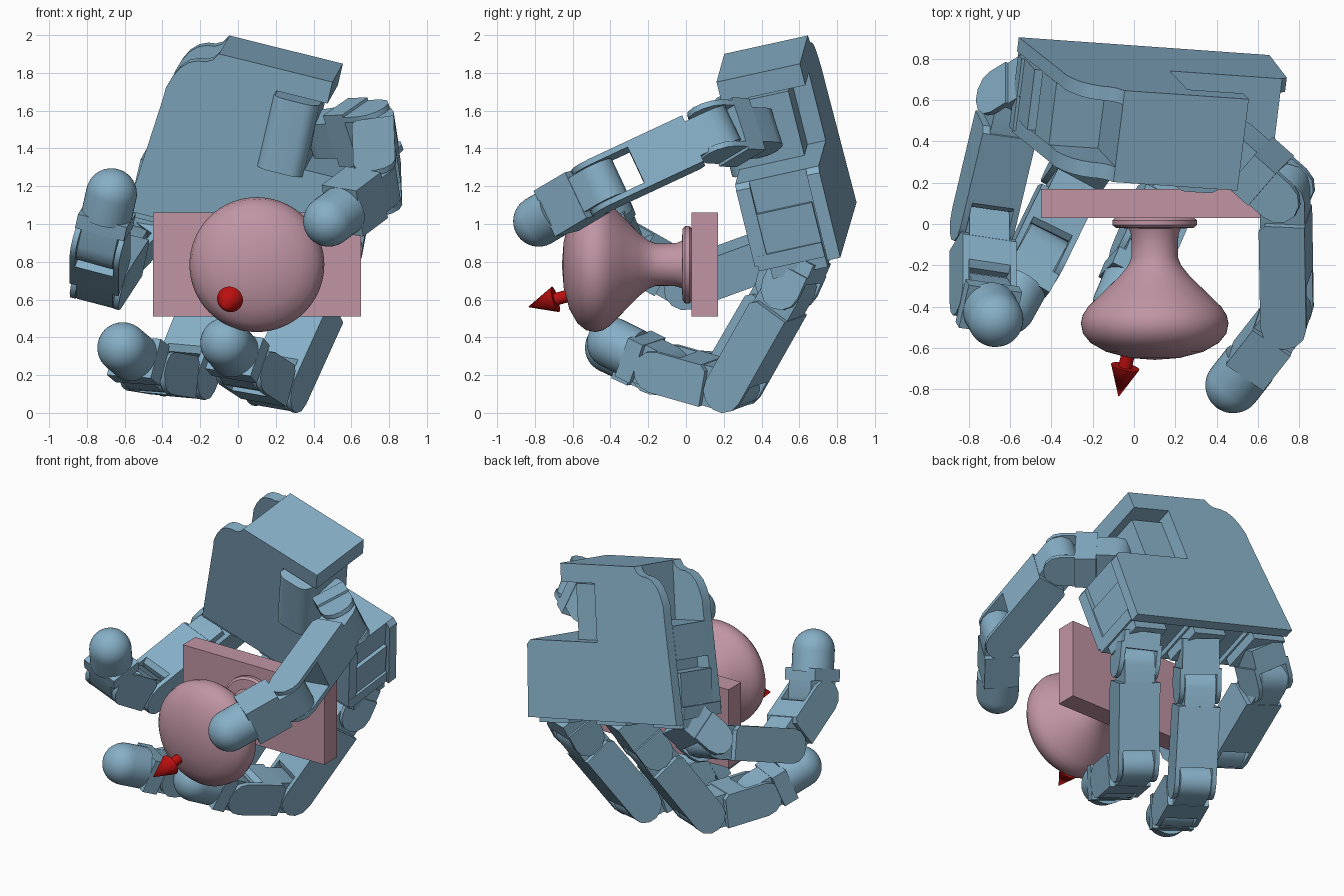
import bpy, bmesh
from math import pi, cos, sin
from mathutils import Vector as V, Matrix

if "Cube" in bpy.data.objects:
    bpy.data.objects.remove(bpy.data.objects["Cube"])


def material(name, rgb):
    m = bpy.data.materials.new(name)
    m.diffuse_color = (*rgb, 1)
    m.use_nodes = True
    m.node_tree.nodes["Principled BSDF"].inputs["Base Color"].default_value = m.diffuse_color
    return m


BLUE = material("blue", (0.24, 0.43, 0.57))
PINK = material("pink", (0.53, 0.30, 0.37))
RED = material("red", (0.50, 0.005, 0.005))


def finish(bm, name, mat):
    bmesh.ops.remove_doubles(bm, verts=bm.verts, dist=1e-5)
    bmesh.ops.recalc_face_normals(bm, faces=bm.faces)
    me = bpy.data.meshes.new(name)
    bm.to_mesh(me)
    bm.free()
    me.materials.append(mat)
    ob = bpy.data.objects.new(name, me)
    bpy.context.collection.objects.link(ob)
    bpy.ops.object.select_all(action='DESELECT')
    bpy.context.view_layer.objects.active = ob
    ob.select_set(True)
    bpy.ops.object.shade_smooth_by_angle(angle=0.6)
    return ob


def frame(o, x, y, z):
    return Matrix.Translation(o) @ Matrix((x, y, z)).transposed().to_4x4()


def prism(bm, M, pts, h0, h1):
    """Extrude an outline of local x,y points between two local heights."""
    lo = [bm.verts.new(M @ V((x, y, h0))) for x, y in pts]
    hi = [bm.verts.new(M @ V((x, y, h1))) for x, y in pts]
    bm.faces.new(lo)
    bm.faces.new(hi)
    for i in range(len(pts)):
        j = (i + 1) % len(pts)
        bm.faces.new((lo[i], lo[j], hi[j], hi[i]))


def rect(x0, x1, y0, y1):
    return [(x0, y0), (x1, y0), (x1, y1), (x0, y1)]


def arc(cx, cy, r, a0, a1, n=12):
    return [(cx + r * cos(a0 + (a1 - a0) * i / n), cy + r * sin(a0 + (a1 - a0) * i / n))
            for i in range(n + 1)]


def lathe(bm, M, profile, steps=64):
    """Revolve (height, radius) points round local x."""
    vs = [bm.verts.new(M @ V((h, r, 0))) for h, r in profile]
    es = [bm.edges.new(e) for e in zip(vs, vs[1:])]
    bmesh.ops.spin(bm, geom=vs + es, cent=M.translation, axis=M.col[0].to_3d(),
                   angle=2 * pi, steps=steps)


def along(p, q, axis):
    """Frame at p with x towards q and z on the hinge axis."""
    x = (q - p).normalized()
    z = (axis - x * axis.dot(x)).normalized()
    return frame(p, x, z.cross(x), z), (q - p).length


HW, T = 0.135, 0.112     # half width and half thickness of a finger


def cheeks(bm, M, L, start):
    out = [(start, -T)] + arc(L, 0, T, -pi / 2, pi / 2, 6) + [(start, T)]
    prism(bm, M, out, HW - 0.03, HW)
    prism(bm, M, out, -HW, 0.03 - HW)


def barrel(bm, M, end):
    t = T - 0.003
    prism(bm, M, arc(0, 0, t, pi / 2, 3 * pi / 2, 6) + [(end, -t), (end, t)], 0.035 - HW, HW - 0.035)


def link(name, p, q, axis, gap=0.1):
    bm = bmesh.new()
    M, L = along(p, q, axis)
    barrel(bm, M, 0.16)
    a, b = 0.12, L - gap
    prism(bm, M, [(a, -T), (b, -T), (b, T - 0.03), (b - 0.03, T), (a + 0.03, T), (a, T - 0.03)], -HW, HW)
    cheeks(bm, M, L, b - 0.03)
    finish(bm, name, BLUE)


def fingertip(name, p, q, axis):
    bm = bmesh.new()
    M, L = along(p, q, axis)
    barrel(bm, M, 0.16)
    prism(bm, M, rect(0.1, max(0.18, L - 0.13), -T, T), -HW, HW)
    r = 0.135
    cap = [(L + r * sin(i * pi / 20), r * cos(i * pi / 20)) for i in range(10)]
    lathe(bm, M, [(L - 0.14, 0), (L - 0.14, r)] + cap + [(L + r, 0)], 40)
    finish(bm, name, BLUE)


# palm frame: r across, u up, third axis towards the palm side
N = V((0.12, 0.968, 0.213)).normalized()
R = V((0.97, -0.06, -0.24))
R = (R - N * R.dot(N)).normalized()
U = R.cross(N)
PALM = frame(V((-0.045, 0.645, 1.998)), R, U, -N)

# palm shell: back and front plates, with a core cut back at the shoulder and side pockets
right = [(0, 0), (0.62, 0), (0.62, -0.12), (0.34, -0.12), (0.34, -0.5), (0.9, -0.5), (0.93, -0.53), (0.95, -1.0)]
shoulder = [(-0.237, -0.31), (-0.235, -0.25), (-0.213, -0.18), (-0.185, -0.125),
            (-0.145, -0.085), (-0.1, -0.065), (-0.06, -0.06), (-0.025, -0.04)]
core = right[:-2] + [(0.9, -0.53), (0.9, -0.95), (-0.17, -0.95), (-0.17, -0.6), (-0.265, -0.6),
                     (-0.245, -0.38), (0, -0.38)]
bm = bmesh.new()
prism(bm, PALM, right + [(-0.3, -1.01)] + shoulder, 0, 0.07)
prism(bm, PALM, core, 0.07, 0.38)
prism(bm, PALM, right[:7] + [(0.94, -0.95), (-0.29, -0.95)] + shoulder, 0.38, 0.456)
finish(bm, "palm", BLUE)

# thumb motor with a rounded front, standing in the palm notch
bm = bmesh.new()
STAND = PALM @ Matrix.Rotation(pi / 2, 4, 'X')      # local x = r, y = palm depth, z = -u
prism(bm, STAND, [(0.33, 0.1), (0.58, 0.1), (0.58, 0.42)] + arc(0.51, 0.44, 0.07, 0, pi / 2, 6)
      + arc(0.4, 0.44, 0.07, pi / 2, pi, 6), 0.14, 0.54)
finish(bm, "thumb_motor", BLUE)

# fingers: knuckle, middle joint, end joint, tip centre
fingers = {
    "outer": (-0.16, [(-0.59, 0.60, 0.90), (-0.73, 0.01, 0.685), (-0.73, -0.35, 0.89), (-0.67, -0.46, 1.16)]),
    "middle": (0.32, [(-0.08, 0.53, 0.69), (-0.28, 0.24, 0.19), (-0.46, -0.13, 0.22), (-0.61, -0.40, 0.345)]),
    "inner": (0.80, [(0.45, 0.55, 0.66), (0.21, 0.25, 0.13), (0.05, -0.12, 0.235), (-0.065, -0.39, 0.37)]),
}
for name, (r, pts) in fingers.items():
    a, b, c, d = map(V, pts)
    axis = (b - a).cross(d - b).normalized()
    # motor block under the palm and the knuckle fork
    bm = bmesh.new()
    prism(bm, PALM, rect(r - 0.125, r + 0.125, -1.04, -0.68), 0.08, 0.38)
    prism(bm, PALM, rect(r - 0.14, r + 0.14, -0.98, -0.9), 0.08, 0.44)
    M, L = along(PALM @ V((r, -0.98, 0.2)), a, axis)
    prism(bm, M, rect(0, L - 0.08, -T, T), -0.12, 0.12)
    cheeks(bm, M, L, L - 0.12)
    finish(bm, name + "_finger_base", BLUE)
    link(name + "_finger_lower_link", a, b, axis)
    link(name + "_finger_upper_link", b, c, axis)
    fingertip(name + "_fingertip", c, d, axis)

# thumb
a, b, c, d = map(V, [(0.47, 0.38, 1.48), (0.73, 0.15, 1.49), (0.74, -0.45, 1.21), (0.48, -0.78, 1.015)])
axis = (c - b).cross(d - c).normalized()
bm = bmesh.new()
M, L = along(a, b, axis)
barrel(bm, M, 0.2)
prism(bm, M, rect(0.12, L - 0.09, -T, T), -0.15, 0.15)
cheeks(bm, M, L, L - 0.12)
finish(bm, "thumb_base", BLUE)
link("thumb_link", b, c, axis, 0.21)
fingertip("thumb_tip", c, d, axis)

# knob turned round the y axis, and its mounting plate
bm = bmesh.new()
KNOB = frame(V((0.1, 0, 0.785)), V((0, 1, 0)), V((0, 0, 1)), V((1, 0, 0)))
lathe(bm, KNOB, [(0.03, 0), (0.03, 0.19), (0.018, 0.205), (-0.004, 0.205), (-0.018, 0.19), (-0.022, 0.125),
                 (-0.05, 0.115), (-0.1, 0.112), (-0.16, 0.112), (-0.2, 0.128), (-0.25, 0.168), (-0.33, 0.25),
                 (-0.4, 0.322), (-0.44, 0.348), (-0.48, 0.357), (-0.53, 0.347), (-0.575, 0.31),
                 (-0.618, 0.235), (-0.648, 0.12), (-0.657, 0)])
finish(bm, "knob", PINK)
bm = bmesh.new()
prism(bm, Matrix.Identity(4), rect(-0.45, 0.65, 0.03, 0.17), 0.51, 1.06)
finish(bm, "mounting_plate", PINK)

# direction arrow
bm = bmesh.new()
M, L = along(V((0.0, -0.5, 0.655)), V((-0.075, -0.837, 0.56)), V((0, 0, 1)))
lathe(bm, M, [(0, 0), (0, 0.033), (L - 0.155, 0.033), (L - 0.155, 0.07), (L, 0)], 32)
finish(bm, "arrow", RED)
